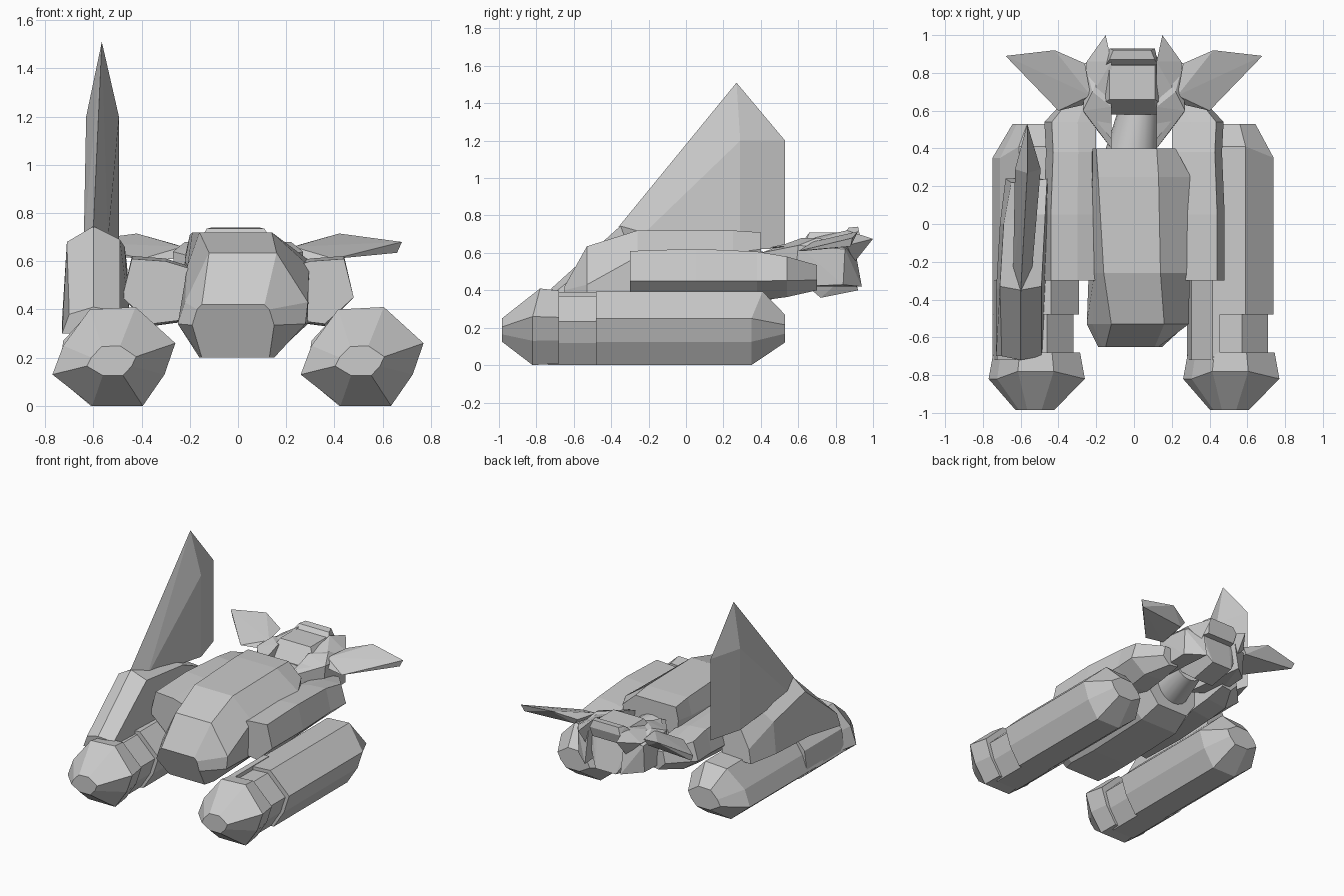
import bpy, bmesh
from mathutils import Vector

if "Cube" in bpy.data.objects:
    bpy.data.objects.remove(bpy.data.objects["Cube"])


def finish(bm, name):
    bmesh.ops.recalc_face_normals(bm, faces=bm.faces)
    me = bpy.data.meshes.new(name)
    bm.to_mesh(me)
    bm.free()
    ob = bpy.data.objects.new(name, me)
    bpy.context.collection.objects.link(ob)
    return ob


def loft(name, rings):
    """Skin equal-sized rings of 3D points and cap both ends."""
    bm = bmesh.new()
    vs = [[bm.verts.new(p) for p in r] for r in rings]
    n = len(vs[0])
    for a, b in zip(vs, vs[1:]):
        for i in range(n):
            j = (i + 1) % n
            bm.faces.new((a[i], a[j], b[j], b[i]))
    bm.faces.new(vs[0])
    bm.faces.new(vs[-1])
    return finish(bm, name)


def hull(name, pts):
    """Convex faceted solid around a few points."""
    bm = bmesh.new()
    for p in pts:
        bm.verts.new(p)
    r = bmesh.ops.convex_hull(bm, input=bm.verts)
    junk = {g for g in r["geom_interior"] + r["geom_unused"] if isinstance(g, bmesh.types.BMVert)}
    bmesh.ops.delete(bm, geom=list(junk), context='VERTS')
    return finish(bm, name)


def body_ring(y, top, up, low, bot, lean=0.0):
    """Eight-sided section; each level is (x left, x right, z), the belly pulled back by lean."""
    lv = [(top, y), (up, y), (low, y), (bot, y + lean)]
    return ([(l[0], v, l[2]) for l, v in lv] +
            [(l[1], v, l[2]) for l, v in reversed(lv)])


# Central hull
loft("central_hull", [
    body_ring(0.40, (-.20, .12, .71), (-.22, .22, .62), (-.20, .20, .38), (-.13, .12, .28)),
    body_ring(0.25, (-.19, .13, .72), (-.22, .30, .60), (-.23, .29, .36), (-.16, .14, .22)),
    body_ring(-.26, (-.16, .14, .72), (-.21, .295, .58), (-.24, .29, .34), (-.16, .14, .20)),
    body_ring(-.53, (-.12, .16, .635), (-.22, .29, .43), (-.25, .28, .34), (-.16, .15, .20), .05),
    body_ring(-.65, (-.15, .11, .42), (-.17, .13, .40), (-.19, .15, .335), (-.15, .13, .20), .09),
])

# Legs: one shape, repeated by sliding sideways
LEG = [(-.255, .13), (-.21, .25), (-.10, .40), (.09, .41), (.255, .26), (.21, .13), (.12, 0), (-.09, 0)]


def leg_ring(cx, y, sx=1, sz=1, dx=0, zc=.17, top=0):
    """Leg section; the top edge can be shifted along y."""
    return [(cx + dx + x * sx, y + (top if z > .3 else 0), zc + (z - zc) * sz) for x, z in LEG]


for side, cx in (("left", -.515), ("right", .515)):
    loft(side + "_foot", [
        leg_ring(cx, -.68, .9, .95),
        leg_ring(cx, -.82, top=.04),
        leg_ring(cx, -.985, .40, .30, -.01, .18),
    ])
    loft(side + "_shin", [
        leg_ring(cx, -.74, .84, .9, -.02, 0),
        leg_ring(cx, -.40, .84, .9, -.02, 0),
    ])
    loft(side + "_leg", [
        leg_ring(cx, -.48, .9, .96, -.005, 0),
        leg_ring(cx, .35, .9, .96, -.005, 0, .06),
        leg_ring(cx, .53, .5, .36, 0, .19),
    ])
    # inner leg panel reaching forward beside the foot
    hull(side + "_leg_panel", [(cx + a, y, z) for y in (-.72, -.30)
                               for a, z in ((-.23, .13), (-.21, .27), (-.10, .39), (-.06, .39), (-.06, .02))])

# Shoulder plates, cheeks, horns and wing ears
for side, s in (("left", -1), ("right", 1)):
    def m(pts):
        return [(s * x, y, z) for x, y, z in pts]

    def plate(y, k, zs, dz=0):
        sec = [(.20, .36), (.36, .34), (.48, .45), (.44, .61), (.30, .60), (.20, .57)]
        return m([(.20 + (x - .20) * k, y, .46 + dz + (z - .46) * zs) for x, z in sec])

    loft(side + "_shoulder_plate", [
        plate(-.30, 1, 1), plate(.05, 1.0, 1.08), plate(.38, .95, .98),
        plate(.54, .98, .8), plate(.70, .45, .5),
    ])
    hull(side + "_cheek", m([
        (.12, .40, .60), (.13, .42, .46), (.27, .60, .64), (.26, .58, .42),
        (.26, .85, .62), (.26, .84, .43), (.14, .94, .42), (.14, .90, .64),
        (.12, .62, .68), (.22, .70, .68)]))
    hull(side + "_horn", m([
        (.15, 1.0, .675), (.12, .86, .72), (.12, .45, .63), (.25, .86, .64),
        (.26, .62, .64), (.16, .90, .55)]))
    hull(side + "_ear_wing", m([
        (.68, .89, .68), (.66, .88, .635), (.42, .92, .715), (.26, .85, .67),
        (.23, .68, .66), (.27, .63, .61), (.40, .60, .61), (.29, .84, .63)]))

# Head with crown and brow
hull("head", [(s * x - .01, y, z) for s in (-1, 1) for x, y, z in (
    (.15, .64, .66), (.13, .58, .60), (.12, .58, .48), (.15, .85, .66), (.14, .88, .50),
    (.08, .92, .40), (.08, .72, .36), (.12, .66, .71), (.12, .84, .71))])
hull("brow", [(s * x - .01, y, z) for s in (-1, 1) for x, y, z in (
    (.14, .84, .70), (.12, .93, .69), (.10, .92, .74), (.12, .87, .735), (.13, .84, .62), (.11, .91, .62))])

# Neck
bpy.ops.mesh.primitive_cone_add(vertices=20, radius1=.15, radius2=.10, depth=.34, location=(0, .46, .48),
                                rotation=Vector((.05, .30, .03)).to_track_quat('Z', 'Y').to_euler())
bpy.context.object.name = "neck"
bpy.ops.object.shade_smooth_by_angle()

# Fin mount on the left leg, ramping up to the fin
loft("fin_mount", [
    [(-.73, -.70, .30), (-.70, -.70, .38), (-.60, -.72, .41), (-.49, -.70, .39), (-.48, -.70, .30)],
    [(-.73, -.35, .36), (-.71, -.33, .68), (-.60, -.35, .745), (-.49, -.33, .69), (-.47, -.33, .38)],
    [(-.71, .00, .36), (-.69, .00, .58), (-.60, .05, .68), (-.47, .05, .66), (-.45, .00, .38)],
    [(-.68, .24, .37), (-.65, .22, .46), (-.58, .22, .60), (-.46, .24, .58), (-.45, .24, .38)],
])

# Tall fin: wedge-shaped blade with a tapering rear flap
hull("fin", [(-.60, -.36, .74), (-.565, .27, 1.51), (-.565, .53, 1.2), (-.565, .53, .62)] +
     [(-.562 + t, .29, z) for t in (-.068, .068) for z in (1.2, .62)] +
     [(-.60 + t, -.25, .68) for t in (-.04, .06)])
